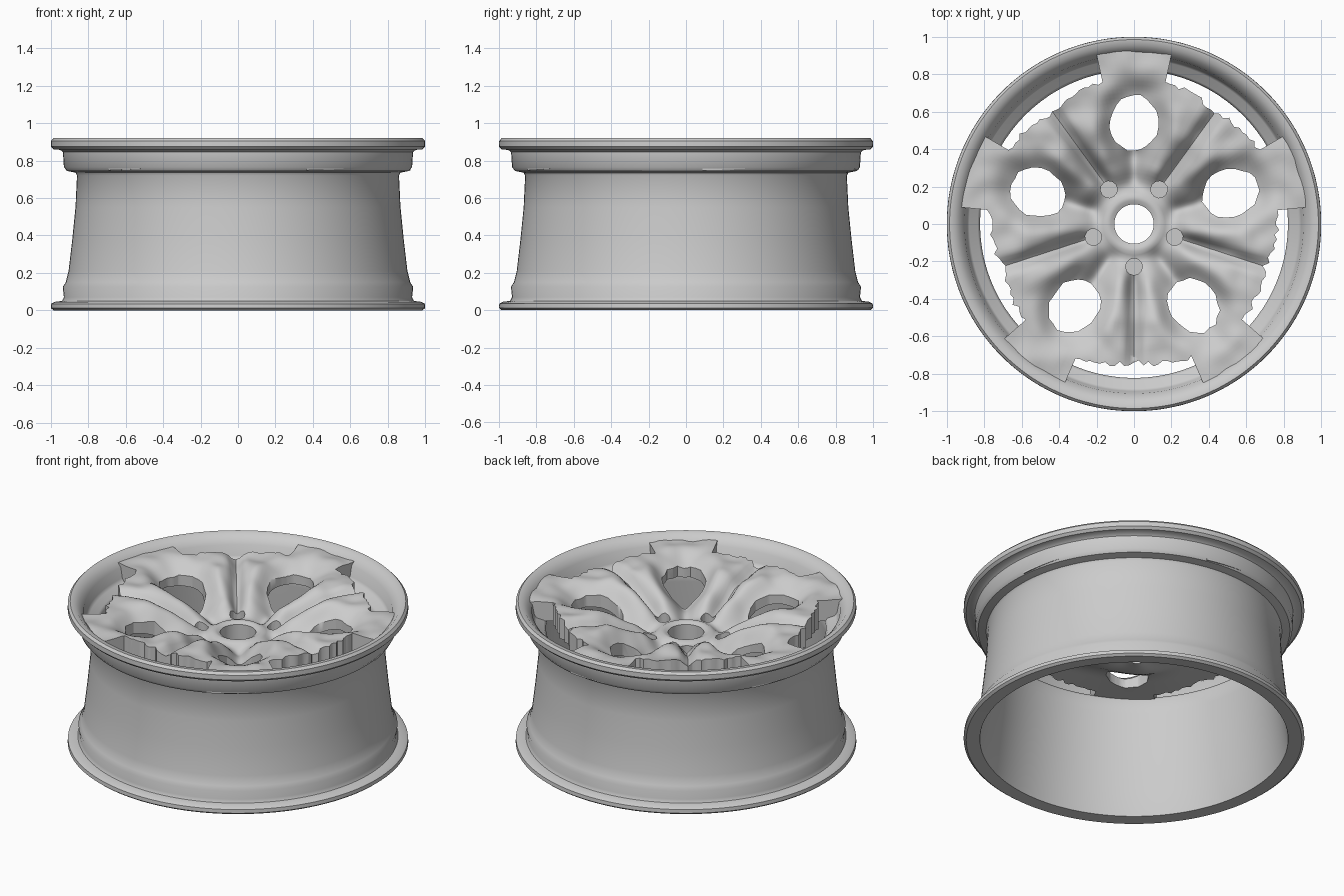
import bpy, bmesh, random
from math import sin, cos, pi, radians, exp, degrees
from mathutils import Vector, noise

random.seed(4)
cube = bpy.data.objects.get("Cube")
if cube:
    bpy.data.objects.remove(cube)

metal = bpy.data.materials.new("grey metal")
metal.use_nodes = True
metal.diffuse_color = (0.6, 0.6, 0.6, 1)
metal.node_tree.nodes["Principled BSDF"].inputs["Base Color"].default_value = (0.6, 0.6, 0.6, 1)


def finish(name, bm):
    bmesh.ops.recalc_face_normals(bm, faces=bm.faces)
    mesh = bpy.data.meshes.new(name)
    bm.to_mesh(mesh)
    bm.free()
    mesh.materials.append(metal)
    obj = bpy.data.objects.new(name, mesh)
    bpy.context.collection.objects.link(obj)
    return obj


def shade(obj, angle):
    bpy.ops.object.select_all(action="DESELECT")
    obj.select_set(True)
    bpy.context.view_layer.objects.active = obj
    bpy.ops.object.shade_smooth_by_angle(angle=radians(angle))


def revolve(bm, rings, count):
    """Skin a closed loop of rings; each ring is a function angle -> (r, z)."""
    grid = []
    for ring in rings:
        row = []
        for k in range(count):
            t = 2 * pi * k / count
            r, z = ring(t)
            row.append(bm.verts.new((r * cos(t), r * sin(t), z)))
        grid.append(row)
    for i, row in enumerate(grid):
        nxt = grid[(i + 1) % len(grid)]
        for k in range(count):
            m = (k + 1) % count
            bm.faces.new((row[k], row[m], nxt[m], nxt[k]))


def smooth(a, b, x):
    x = min(1, max(0, (x - a) / (b - a)))
    return x * x * (3 - 2 * x)


# Barrel: outer wall, bead seats, two lips and the inner wall
profile = [
    (0.905, 0.005), (0.985, 0.0), (1.0, 0.012), (0.998, 0.035), (0.98, 0.045),
    (0.94, 0.05), (0.93, 0.07), (0.936, 0.125), (0.92, 0.15), (0.905, 0.21),
    (0.885, 0.38), (0.868, 0.55), (0.86, 0.72), (0.868, 0.735), (0.915, 0.745),
    (0.93, 0.765), (0.935, 0.845), (0.95, 0.857), (0.985, 0.86), (1.0, 0.875),
    (0.999, 0.905), (0.985, 0.92), (0.955, 0.917), (0.93, 0.892), (0.905, 0.865),
    (0.893, 0.8), (0.88, 0.78), (0.835, 0.765), (0.822, 0.745), (0.83, 0.66),
    (0.85, 0.4), (0.88, 0.15), (0.895, 0.05)]
bm = bmesh.new()
revolve(bm, [lambda t, p=p: p for p in profile], 144)
shade(finish("rim_barrel", bm), 40)


# Spoke disc: a dished surface with ridges, grooves and bowls round the windows
PAD = radians(90)
STEP = 2 * pi / 5


def dish(r):
    return 0.715 + 0.17 * smooth(0.16, 0.62, r)


def top(r, t):
    a = (t - PAD + STEP / 2) % STEP - STEP / 2      # angle from window axis
    b = STEP / 2 - abs(a)                           # angle from groove axis
    z = dish(r)
    z += 0.02 * exp(-((r - 0.14) / 0.03) ** 2)      # hub collar
    body = smooth(0.2, 0.32, r)
    z -= 0.06 * body * exp(-(r * b / 0.035) ** 2) * (1 - 0.5 * smooth(0.6, 0.8, r))
    x, y = r * cos(a) - 0.54, r * sin(a)
    d = (x / 0.15) ** 2 + (y / 0.125) ** 2
    z -= 0.09 * exp(-(d / 1.9) ** 2)                # window bowl
    z -= 0.05 * smooth(0.15, 0.25, r) * smooth(0.5, 0.36, r) * exp(-(y / 0.05) ** 2)
    z += 0.035 * body * smooth(0.7, 0.45, r) * exp(-(r * (b - 0.24) / 0.06) ** 2)
    rough = noise.noise(Vector((r * cos(t), r * sin(t), 0)) * 9)
    return min(z + 0.016 * rough * body, 0.91)


def bottom(r, t):
    return dish(r) - 0.13 + 0.008 * sin(5 * (t - PAD))


radii = [0.105 + (0.925 - 0.105) * i / 40 for i in range(41)]
bm = bmesh.new()
rings = [lambda t, r=r: (r, top(r, t)) for r in radii]
rings += [lambda t, r=r: (r, bottom(r, t)) for r in reversed(radii)]
revolve(bm, rings, 200)
disc = finish("spoke_disc", bm)


# Cutters: windows, slots beside the rim and blind bolt pockets
def prism(bm, pts, z0, z1):
    low = [bm.verts.new((x, y, z0)) for x, y in pts]
    high = [bm.verts.new((x, y, z1)) for x, y in pts]
    bm.faces.new(low)
    bm.faces.new(high)
    for i in range(len(pts)):
        j = (i + 1) % len(pts)
        bm.faces.new((low[i], low[j], high[j], high[i]))


def oval(axis, centre, rx, ry, count, wobble=0):
    pts = []
    for k in range(count):
        t = 2 * pi * k / count
        s = 1 + random.uniform(-wobble, wobble)
        x, y = centre + rx * s * cos(t), ry * s * sin(t)
        pts.append((x * cos(axis) - y * sin(axis), x * sin(axis) + y * cos(axis)))
    return pts


bm = bmesh.new()
for n in range(5):
    axis = PAD + n * STEP
    mid = axis + STEP / 2
    prism(bm, oval(axis, 0.54, 0.152, 0.128, 22, 0.05), 0.3, 1.2)
    prism(bm, oval(mid, 0.228, 0.045, 0.045, 12), 0.65, 1.2)
    half = radians(23.5)
    inner, outer = [], []
    for k in range(25):
        u = -1 + k / 12
        t = mid + u * half
        r = 0.735 + 0.04 * abs(u) ** 0.7 + random.uniform(-0.014, 0.014)
        inner.append((r * cos(t), r * sin(t)))
        outer.append((0.98 * cos(t), 0.98 * sin(t)))
    prism(bm, inner + outer[::-1], 0.3, 1.2)
cutter = finish("opening_cutter", bm)
cutter.hide_render = True

cut = disc.modifiers.new("openings", "BOOLEAN")
cut.operation = "DIFFERENCE"
cut.solver = "EXACT"
cut.object = cutter
bpy.ops.object.select_all(action="DESELECT")
disc.select_set(True)
bpy.context.view_layer.objects.active = disc
bpy.ops.object.modifier_apply(modifier=cut.name)
bpy.data.objects.remove(cutter)
shade(disc, 45)
